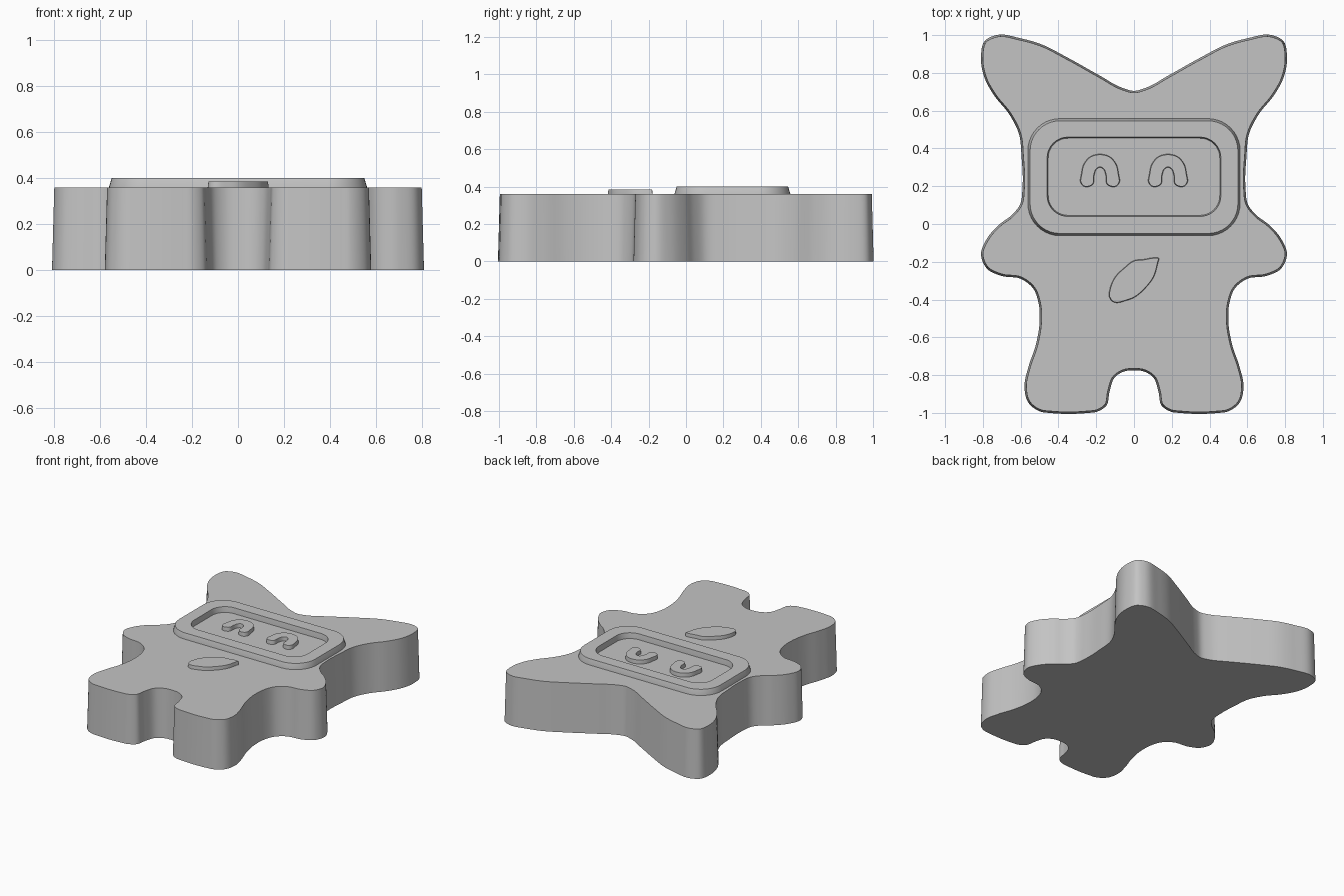
import bpy
import bmesh
import math
from mathutils import Vector

cube = bpy.data.objects.get("Cube")
if cube:
    bpy.data.objects.remove(cube, do_unlink=True)

grey = bpy.data.materials.new("plain grey")
grey.use_nodes = True
colour = (0.55, 0.55, 0.55, 1)
grey.diffuse_color = colour
grey.node_tree.nodes["Principled BSDF"].inputs["Base Color"].default_value = colour

TOP = 0.36  # upper surface of the body


def mirrored(half):
    """Close a half outline that starts and ends on x = 0."""
    return half + [(-x, y) for x, y in half[-2:0:-1]]


def smooth(points, steps=6):
    """Closed spline through the points, with spacing-aware tangents."""
    pts = [Vector(p) for p in points]
    n = len(pts)
    result = []
    for i in range(n):
        a, b, c, d = (pts[(i + k) % n] for k in (-1, 0, 1, 2))
        la, lb, lc = (b - a).length, (c - b).length, (d - c).length
        tb = ((b - a) / la * lb + (c - b) / lb * la) / (la + lb) * lb
        tc = ((c - b) / lb * lc + (d - c) / lc * lb) / (lb + lc) * lb
        for s in range(steps):
            t = s / steps
            u = 1 - t
            result.append(b * u * u * (1 + 2 * t) + c * t * t * (3 - 2 * t)
                          + tb * t * u * u - tc * t * t * u)
    return result


def inset(loop, amount):
    """Move a closed outline inwards along its normals."""
    n = len(loop)
    area = sum(loop[i - 1].cross(loop[i]) for i in range(n))
    sign = math.copysign(amount, area)
    moved = []
    for i, p in enumerate(loop):
        tangent = (loop[(i + 1) % n] - loop[i - 1]).normalized()
        moved.append(p + Vector((-tangent.y, tangent.x)) * sign)
    return moved


def rounded_rect(hx, y0, y1, r, steps=10):
    loop = []
    corners = ((hx - r, y1 - r), (r - hx, y1 - r), (r - hx, y0 + r), (hx - r, y0 + r))
    for k, (cx, cy) in enumerate(corners):
        for s in range(steps + 1):
            a = (k + s / steps) * math.pi / 2
            loop.append(Vector((cx + r * math.cos(a), cy + r * math.sin(a))))
    return loop


def loft(name, layers, ring=False):
    """Join stacked (outline, height) layers; cap the ends or close the ring."""
    bm = bmesh.new()
    rows = [[bm.verts.new((p.x, p.y, z)) for p in loop] for loop, z in layers]
    pairs = list(zip(rows, rows[1:]))
    if ring:
        pairs.append((rows[-1], rows[0]))
    else:
        bm.faces.new(rows[0])
        bm.faces.new(rows[-1])
    for low, high in pairs:
        for i in range(len(low)):
            bm.faces.new((low[i - 1], low[i], high[i], high[i - 1]))
    bmesh.ops.recalc_face_normals(bm, faces=bm.faces[:])
    mesh = bpy.data.meshes.new(name)
    bm.to_mesh(mesh)
    bm.free()
    mesh.materials.append(grey)
    obj = bpy.data.objects.new(name, mesh)
    bpy.context.collection.objects.link(obj)
    bpy.ops.object.select_all(action="DESELECT")
    obj.select_set(True)
    bpy.context.view_layer.objects.active = obj
    bpy.ops.object.shade_smooth_by_angle(angle=math.radians(35))
    return obj


# Body: eared figure with arms and legs, walls drafted slightly inwards
body_half = [
    (0, .705), (.06, .72), (.18, .785), (.35, .88), (.5, .955), (.6, .983),
    (.73, 1), (.79, .97), (.81, .88), (.79, .77), (.74, .68), (.66, .58),
    (.61, .48), (.595, .35), (.59, .2), (.605, .1), (.65, .045), (.71, 0),
    (.78, -.08), (.81, -.16), (.78, -.235), (.7, -.275), (.6, -.29),
    (.535, -.34), (.505, -.42), (.5, -.52), (.52, -.64), (.56, -.76),
    (.58, -.86), (.56, -.945), (.49, -.995), (.45, -1), (.24, -1),
    (.2, -.995), (.145, -.96), (.13, -.89), (.1, -.81), (.05, -.78), (0, -.775),
]
outline = smooth(mirrored(body_half))
loft("body", [(outline, 0), (inset(outline, .01), TOP)])

# Raised frame around the face screen
outer = rounded_rect(.562, -.062, .558, .17)
inner = rounded_rect(.46, .04, .46, .11)
loft("face_frame", [
    (outer, TOP - .01), (outer, TOP), (inset(outer, .012), .40),
    (inner, .40), (inset(inner, .006), TOP), (inset(inner, .006), TOP - .01),
], ring=True)

# Arched eyes
eye_half = [
    (0, .37), (.05, .358), (.085, .32), (.1, .26), (.104, .222), (.088, .2),
    (.052, .2), (.036, .212), (.03, .26), (.018, .29), (0, .3),
]
for name, cx in (("left_eye", .18), ("right_eye", -.18)):
    arch = smooth([(x + cx, y) for x, y in mirrored(eye_half)], 4)
    loft(name, [(arch, TOP - .01), (arch, TOP), (inset(arch, .003), .388)])

# Leaf badge on the chest
leaf = smooth([
    (.132, -.18), (.127, -.205), (.105, -.28), (.06, -.34), (0, -.39),
    (-.04, -.405), (-.105, -.415), (-.121, -.405), (-.117, -.31), (-.1, -.28),
    (-.05, -.23), (0, -.193), (.05, -.187), (.118, -.178),
], 4)
loft("chest_leaf", [(leaf, TOP - .01), (leaf, TOP), (inset(leaf, .003), .385)])
